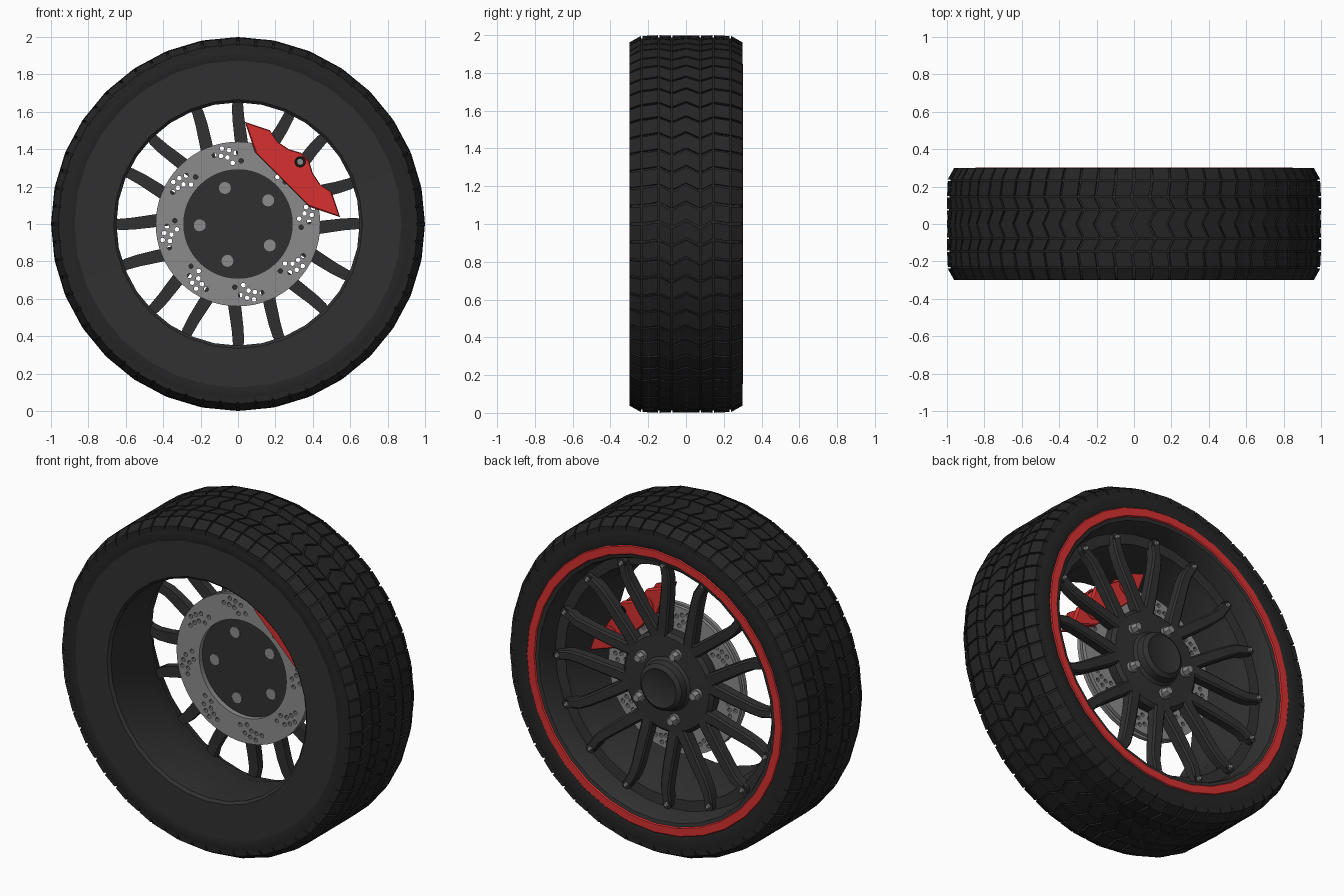
import bpy, bmesh, math
from math import pi, cos, sin, radians
from mathutils import Vector, Matrix

if "Cube" in bpy.data.objects:
    bpy.data.objects.remove(bpy.data.objects["Cube"])

SEG = 32


def mat(name, c):
    m = bpy.data.materials.new(name)
    m.diffuse_color = (*c, 1)
    m.use_nodes = True
    m.node_tree.nodes["Principled BSDF"].inputs["Base Color"].default_value = m.diffuse_color
    return m


RUBBER = mat("rubber", (0.018, 0.018, 0.018))
DARK = mat("dark_metal", (0.03, 0.03, 0.03))
RED = mat("red_paint", (0.68, 0.03, 0.03))
STEEL = mat("steel", (0.26, 0.26, 0.26))
BLACK = mat("black", (0.008, 0.008, 0.008))


def P(r, a, y):
    """Point on the wheel: radius, angle in the front view, depth."""
    return Vector((r * cos(a), y, 1 + r * sin(a)))


def finish(bm, name, material, angle=30):
    bmesh.ops.recalc_face_normals(bm, faces=bm.faces)
    me = bpy.data.meshes.new(name)
    bm.to_mesh(me)
    bm.free()
    ob = bpy.data.objects.new(name, me)
    bpy.context.collection.objects.link(ob)
    me.materials.append(material)
    bpy.ops.object.select_all(action='DESELECT')
    ob.select_set(True)
    bpy.context.view_layer.objects.active = ob
    if angle:
        bpy.ops.object.shade_smooth_by_angle(angle=radians(angle))
    return ob


def revolve(name, profile, material, n=SEG, closed=True, angle=30):
    """Spin a (radius, depth) profile about the axle."""
    bm = bmesh.new()
    rings = [[bm.verts.new(P(r, 2 * pi * i / n, y)) for r, y in profile] for i in range(n)]
    m = len(profile)
    for i in range(n):
        a, b = rings[i], rings[(i + 1) % n]
        for j in range(m if closed else m - 1):
            k = (j + 1) % m
            bm.faces.new((a[j], a[k], b[k], b[j]))
    bmesh.ops.remove_doubles(bm, verts=bm.verts, dist=1e-5)
    return finish(bm, name, material, angle)


def add_cyl(bm, x, z, y0, y1, r0, r1=None, n=12):
    """Cylinder along y at (x, z) from depth y0 to y1."""
    m = Matrix.Translation((x, (y0 + y1) / 2, z)) @ Matrix.Rotation(-pi / 2, 4, 'X')
    bmesh.ops.create_cone(bm, cap_ends=True, segments=n, radius1=r0,
                          radius2=r0 if r1 is None else r1, depth=y1 - y0, matrix=m)


def add_box(bm, bottom, top):
    """Closed prism from two matching outlines."""
    b = [bm.verts.new(p) for p in bottom]
    t = [bm.verts.new(p) for p in top]
    bm.faces.new(b)
    bm.faces.new(t)
    for i in range(len(b)):
        j = (i + 1) % len(b)
        bm.faces.new((b[i], b[j], t[j], t[i]))


# Tyre carcass, the floor of the tread grooves
front = [(0.88, -0.299), (0.925, -0.3), (0.955, -0.293), (0.981, -0.24), (0.988, -0.12)]
back = [(r, -y) for r, y in front[::-1]]
revolve("tire", front + back + [(0.85, 0.297), (0.80, 0.27), (0.80, -0.27)], RUBBER)

# Tread blocks in zigzag rows
ROWS = 64
edges = [(0.0, 1.0, 0.018), (0.075, 1.0, -0.018), (0.145, 1.0, 0.012),
         (0.235, 0.996, 0.0), (0.3, 0.962, 0.0)]      # depth, radius, zigzag shift


def poly_r(r, a):
    s = 2 * pi / SEG
    return r * cos(s / 2) / cos(a % s - s / 2)


bm = bmesh.new()
for i in range(ROWS):
    a0 = 2 * pi * (i + 0.5) / ROWS
    h = pi / ROWS - 0.006
    for s in (-1, 1):
        for c in range(4):
            (y0, r0, o0), (y1, r1, o1) = edges[c], edges[c + 1]
            y0 += 0.004 if c else 0.0
            y1 -= 0.004 if c < 3 else 0.0
            corners = [(y0, r0, o0 - h), (y1, r1, o1 - h), (y1, r1, o1 + h), (y0, r0, o0 + h)]
            top = [P(poly_r(r, a0 + o), a0 + o, s * y) for y, r, o in corners]
            low = [P(poly_r(r - 0.03, a0 + o), a0 + o, s * y) for y, r, o in corners]
            add_box(bm, low, top)
finish(bm, "tread_blocks", RUBBER, 0)

# Rim: flat inner flange, deep barrel and stepped outer lip
revolve("rim", [(0.88, -0.297), (0.665, -0.295), (0.65, -0.28), (0.65, 0.03), (0.68, 0.12),
                (0.69, 0.165), (0.75, 0.17), (0.765, 0.27), (0.775, 0.29), (0.80, 0.296),
                (0.81, 0.26), (0.79, 0.2), (0.72, 0.1), (0.70, -0.25), (0.86, -0.27)], DARK)
revolve("red_rim_stripe", [(0.795, 0.295), (0.80, 0.302), (0.845, 0.302), (0.852, 0.295),
                           (0.845, 0.28), (0.80, 0.28)], RED)

# Hub with raised centre cap
revolve("hub", [(0, 0.075), (0.295, 0.075), (0.3, 0.09), (0.3, 0.16), (0.28, 0.18), (0.16, 0.185),
                (0.145, 0.2), (0.138, 0.24), (0.115, 0.257), (0.1, 0.25), (0, 0.25)],
        DARK, closed=False)

# Eight forked spokes with a screw at each tip
path = [(0.24, 0.0, 0.15), (0.33, 0.04, 0.155), (0.45, 0.084, 0.165), (0.55, 0.12, 0.17),
        (0.62, 0.14, 0.175), (0.70, 0.142, 0.175)]    # along, across, depth
bs, bb = bmesh.new(), bmesh.new()
perp = Vector((-0.34, 0.94))
for k in range(8):
    ang = radians(32.5 + 45 * k)

    def place(u, t, y):
        return Vector((u * cos(ang) - t * sin(ang), y, 1 + u * sin(ang) + t * cos(ang)))

    for s in (-1, 1):
        secs = []
        for j, (u, t, y) in enumerate(path):
            w = 0.038 - 0.002 * j
            quad = [(w, -0.03), (w, 0.018), (w * 0.7, 0.028), (-w * 0.7, 0.028),
                    (-w, 0.018), (-w, -0.03)]
            secs.append([bs.verts.new(place(u + perp.x * q, s * (t + perp.y * q), y + d))
                         for q, d in quad])
        for a, b in zip(secs, secs[1:]):
            for i in range(6):
                j = (i + 1) % 6
                bs.faces.new((a[i], a[j], b[j], b[i]))
        bs.faces.new(secs[0])
        bs.faces.new(secs[-1])
        e = place(0.70, s * 0.142, 0)
        add_cyl(bs, e.x, e.z, 0.145, 0.2, 0.028)
        add_cyl(bb, e.x, e.z, 0.195, 0.215, 0.015, 0.011, 8)
finish(bs, "spokes", DARK)
finish(bb, "spoke_screws", STEEL)

# Wheel nuts
bm = bmesh.new()
for k in range(5):
    p = P(0.205, radians(38 + 72 * k), 0)
    add_cyl(bm, p.x, p.z, 0.07, 0.2, 0.032, n=16)
    add_cyl(bm, p.x, p.z, 0.17, 0.235, 0.032, 0.022, 6)
finish(bm, "wheel_nuts", STEEL)

# Vented brake disc, drilled in eight clusters
disc = revolve("brake_disc", [(0.29, 0.045), (0.44, 0.045), (0.44, 0.068), (0.425, 0.068),
                              (0.425, 0.085), (0.44, 0.085), (0.44, 0.107), (0.29, 0.107)],
               STEEL, n=64)
holes = [(0.412, 4), (0.398, -1), (0.38, -6), (0.338, -11),
         (0.388, 11), (0.375, 6), (0.36, 1), (0.328, -3)]
bm = bmesh.new()
for k in range(8):
    for r, a in holes:
        p = P(r, radians(98 + 45 * k + a), 0)
        add_cyl(bm, p.x, p.z, -0.1, 0.2, 0.0125, n=10)
drill = finish(bm, "drill_cutter", STEEL, 0)
drill.hide_render = True
mod = disc.modifiers.new("holes", 'BOOLEAN')
mod.object, mod.operation, mod.solver = drill, 'DIFFERENCE', 'EXACT'
bpy.context.view_layer.objects.active = disc
bpy.ops.object.modifier_apply(modifier=mod.name)
bpy.data.objects.remove(drill)

# Brake caliper: two halves and a bridge, at 45 degrees
prof = [(0.335, 0.205), (0.412, 0.36), (0.475, 0.235), (0.46, 0.165), (0.475, 0.09), (0.508, 0.03)]
outline = prof + [(u, -t) for u, t in prof[::-1]]
bridge = [(0.445, 0.2), (0.445, -0.2), (0.465, -0.1), (0.495, -0.03), (0.495, 0.03), (0.465, 0.1)]
C = cos(pi / 4)


def cal(u, t, y):
    return Vector(((u - t) * C, y, 1 + (u + t) * C))


bm = bmesh.new()
for y0, y1, y2 in ((0.042, 0.03, 0.022), (0.11, 0.13, 0.138)):
    add_box(bm, [cal(u, t, y0) for u, t in outline], [cal(u, t, y1) for u, t in outline])
    add_box(bm, [cal(u, t, y1) for u, t in outline],
            [cal(0.42 + (u - 0.42) * 0.94, t * 0.97, y2) for u, t in outline])
add_box(bm, [cal(u, t, 0.03) for u, t in bridge], [cal(u, t, 0.12) for u, t in bridge])
for t in (-0.17, 0.17):
    p = cal(0.41, t, 0)
    add_cyl(bm, p.x, p.z, 0.018, 0.04, 0.05, n=20)
    add_cyl(bm, p.x, p.z, 0.12, 0.143, 0.05, n=20)
finish(bm, "brake_caliper", RED)

# Caliper pin with a black collar
c = cal(0.47, 0, 0)
bm = bmesh.new()
add_cyl(bm, c.x, c.z, 0.012, 0.148, 0.03, n=20)
finish(bm, "caliper_collar", BLACK)
bm = bmesh.new()
add_cyl(bm, c.x, c.z, 0.009, 0.151, 0.016, n=12)
finish(bm, "caliper_pin", STEEL)
